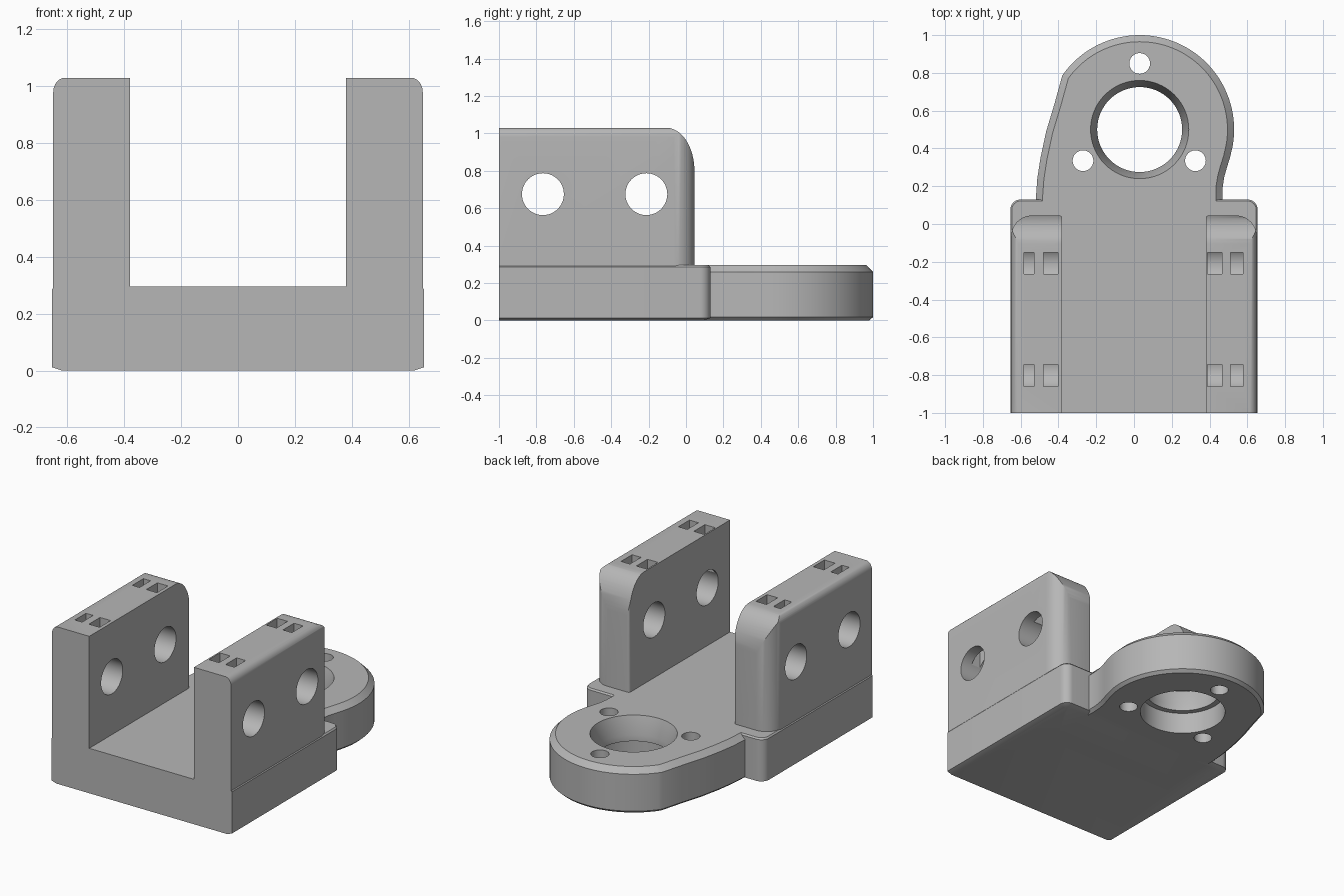
import bpy, bmesh, math
from mathutils import Vector

if "Cube" in bpy.data.objects:
    bpy.data.objects.remove(bpy.data.objects["Cube"])

grey = bpy.data.materials.new("plain grey")
grey.use_nodes = True
colour = (0.47, 0.47, 0.47, 1)
grey.diffuse_color = colour
grey.node_tree.nodes["Principled BSDF"].inputs["Base Color"].default_value = colour

TOP = 0.295      # top of the base
FRONT = -1.2     # parts overrun the front and are trimmed flat


def arc(cx, cy, rx, ry, start, end, n=12):
    angles = [math.radians(start + (end - start) * i / n) for i in range(n + 1)]
    return [(cx + rx * math.cos(a), cy + ry * math.sin(a)) for a in angles]


def inset(outline, d):
    """Move a counter-clockwise outline inwards by d."""
    pts = [Vector(p) for p in outline]
    result = []
    for i, p in enumerate(pts):
        a = (p - pts[i - 1]).normalized()
        b = (pts[(i + 1) % len(pts)] - p).normalized()
        na, nb = Vector((-a.y, a.x)), Vector((-b.y, b.x))
        result.append(p + (na + nb) * d / (1 + na.dot(nb)))
    return result


def prism(name, outline, levels, axis="z"):
    """Stack an outline along an axis; each level is (position, inset)."""
    place = {"x": lambda u, v, w: (w, u, v),
             "y": lambda u, v, w: (u, w, v),
             "z": lambda u, v, w: (u, v, w)}[axis]
    bm = bmesh.new()
    rings = []
    for w, d in levels:
        pts = inset(outline, d) if d else outline
        rings.append([bm.verts.new(place(p[0], p[1], w)) for p in pts])
    n = len(outline)
    for lower, upper in zip(rings, rings[1:]):
        for i in range(n):
            j = (i + 1) % n
            bm.faces.new((lower[i], lower[j], upper[j], upper[i]))
    bm.faces.new(rings[0])
    bm.faces.new(rings[-1])
    bmesh.ops.recalc_face_normals(bm, faces=bm.faces)
    mesh = bpy.data.meshes.new(name)
    bm.to_mesh(mesh)
    bm.free()
    mesh.materials.append(grey)
    obj = bpy.data.objects.new(name, mesh)
    bpy.context.collection.objects.link(obj)
    return obj


def box(name, x0, x1, y0, y1, z0, z1):
    return prism(name, [(x0, y0), (x1, y0), (x1, y1), (x0, y1)], [(z0, 0), (z1, 0)])


def combine(target, tool, operation):
    mod = target.modifiers.new(operation, "BOOLEAN")
    mod.operation, mod.solver, mod.object = operation, "EXACT", tool
    bpy.context.view_layer.objects.active = target
    bpy.ops.object.modifier_apply(modifier=mod.name)
    bpy.data.objects.remove(tool)


# Base block with rounded back corners
W, back, r = 0.655, 0.13, 0.055
outline = ([(-W, FRONT), (W, FRONT)] + arc(W - r, back - r, r, r, 0, 90, 8)
           + arc(r - W, back - r, r, r, 90, 180, 8))
bracket = prism("bracket", outline, [(0, 0.035), (0.012, 0), (0.285, 0), (TOP, 0.008)])

# Round flange with a tapering left flank and a necked right flank
outline = ([(-0.52, -0.2), (0.47, -0.2), (0.468, 0.15), (0.47, 0.2), (0.478, 0.25),
            (0.492, 0.3), (0.508, 0.35)]
           + arc(0.03, 0.5, 0.5, 0.5, -10, 145, 48)
           + [(-0.42, 0.64), (-0.465, 0.49), (-0.495, 0.35), (-0.512, 0.24), (-0.52, 0.13)])
flange = prism("flange", outline, [(0, 0.02), (0.018, 0), (0.26, 0), (TOP, 0.035)])
combine(bracket, flange, "UNION")

# Side walls: side, plan and front outlines intersected
inner, outer, wall_back, wall_top = 0.38, 0.65, 0.045, 1.03
for s in (1, -1):
    side = ([(FRONT, 0.2), (wall_back, 0.2)]
            + arc(wall_back - 0.15, wall_top - 0.23, 0.15, 0.23, 0, 90, 16)
            + [(FRONT, wall_top)])
    wall = prism("wall", side, [(s * 0.3, 0), (s * 0.8, 0)], "x")
    plan = ([(inner, -1.3), (outer, -1.3)]
            + arc(outer - 0.11, wall_back - 0.11, 0.11, 0.11, 0, 90)
            + arc(inner + 0.015, wall_back - 0.015, 0.015, 0.015, 90, 180, 4))
    plan_shape = prism("wall plan", [(s * x, y) for x, y in plan], [(0.1, 0), (1.2, 0)])
    combine(wall, plan_shape, "INTERSECT")
    face = ([(0.3, 0.15), (outer, 0.15)]
            + arc(outer - 0.045, wall_top - 0.05, 0.045, 0.051, 0, 90, 8)
            + [(0.3, wall_top + 0.001)])
    face_shape = prism("wall face", [(s * x, z) for x, z in face], [(-1.4, 0), (0.2, 0)], "y")
    combine(wall, face_shape, "INTERSECT")
    combine(bracket, wall, "UNION")

# Flat front
combine(bracket, box("front trim", -1, 1, -1.5, -1, -0.5, 1.5), "DIFFERENCE")

# Cross holes through both walls
for y in (-0.765, -0.212):
    hole = prism("cross hole", arc(y, 0.675, 0.112, 0.112, 0, 352.5, 47),
                 [(-1, 0), (1, 0)], "x")
    combine(bracket, hole, "DIFFERENCE")

# Tie slots from the wall tops down into the cross holes
for y0, y1 in ((-0.86, -0.745), (-0.265, -0.15)):
    for x0, x1 in ((-0.582, -0.53), (-0.48, -0.403), (0.39, 0.465), (0.512, 0.577)):
        combine(bracket, box("slot", x0, x1, y0, y1, 0.69, 1.2), "DIFFERENCE")

# Stepped bore with a tapered mouth
bore = prism("bore", arc(0.03, 0.5, 0.26, 0.26, 0, 354.375, 63),
             [(-0.05, 0), (0.14, 0), (0.14, 0.035), (0.18, 0.035), (TOP, 0), (0.35, -0.017)])
combine(bracket, bore, "DIFFERENCE")

# Screw holes
for x, y in ((0.03, 0.85), (-0.27, 0.335), (0.325, 0.335)):
    screw = prism("screw hole", arc(x, y, 0.055, 0.055, 0, 345, 23), [(-0.1, 0), (0.5, 0)])
    combine(bracket, screw, "DIFFERENCE")

# Smooth rounded surfaces, keep edges sharp
bpy.ops.object.select_all(action="DESELECT")
bracket.select_set(True)
bpy.context.view_layer.objects.active = bracket
bpy.ops.object.shade_smooth_by_angle(angle=math.radians(30))
